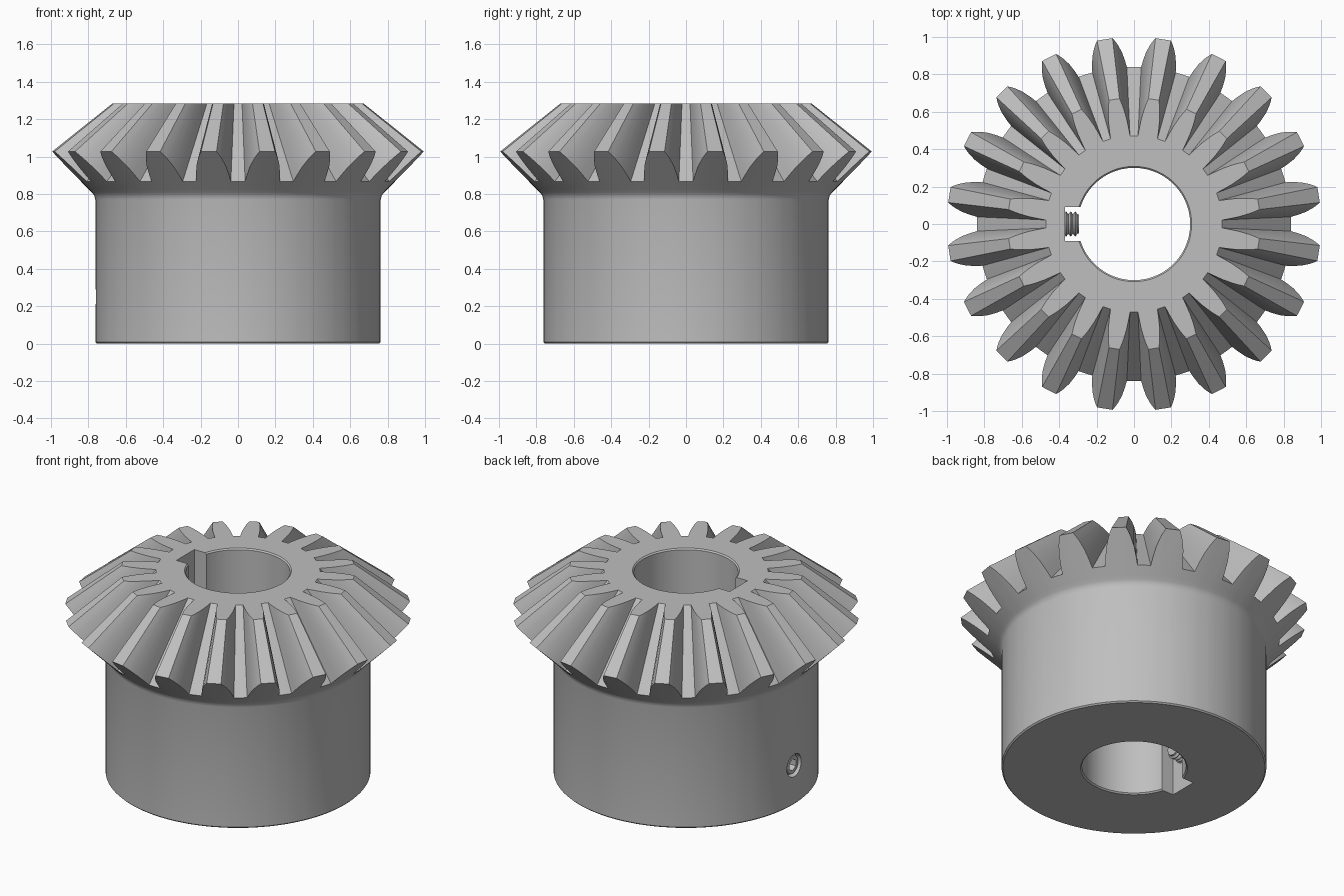
import bpy, bmesh
from math import sin, cos, radians, tau
from mathutils import Vector

old = bpy.data.objects.get("Cube")
if old:
    bpy.data.objects.remove(old)

steel = bpy.data.materials.new("grey steel")
steel.use_nodes = True
GREY = (0.52, 0.52, 0.52, 1)
steel.diffuse_color = GREY
steel.node_tree.nodes["Principled BSDF"].inputs["Base Color"].default_value = GREY


def skin(name, rings, cyclic=False):
    """Join equal-length rings with quads; cap the ends unless cyclic."""
    bm = bmesh.new()
    loops = [[bm.verts.new(p) for p in ring] for ring in rings]
    n = len(loops[0])
    pairs = list(zip(loops, loops[1:]))
    if cyclic:
        pairs.append((loops[-1], loops[0]))
    else:
        bm.faces.new(loops[0])
        bm.faces.new(loops[-1])
    for a, b in pairs:
        for i in range(n):
            j = (i + 1) % n
            bm.faces.new((a[i], a[j], b[j], b[i]))
    bmesh.ops.recalc_face_normals(bm, faces=bm.faces)
    mesh = bpy.data.meshes.new(name)
    bm.to_mesh(mesh)
    bm.free()
    mesh.materials.append(steel)
    ob = bpy.data.objects.new(name, mesh)
    bpy.context.collection.objects.link(ob)
    return ob


def activate(ob):
    bpy.ops.object.select_all(action="DESELECT")
    ob.select_set(True)
    bpy.context.view_layer.objects.active = ob


def smooth(ob):
    activate(ob)
    bpy.ops.object.shade_smooth_by_angle(angle=radians(28))


# Gear dimensions: all tooth edges run towards one apex on the axis
TEETH, APEX, TOP = 20, 1.82, 1.285
ROOT, BORE, HUB = 0.84, 0.30, 0.763
half = [(6.4, ROOT), (5.75, 0.88), (5.0, 0.92), (3.9, 0.96), (3.2, 0.98), (2.4, 1.0)]
tooth = [(-a, r) for a, r in half] + [(a, r) for a, r in reversed(half)] + [(9, ROOT)]
pitch = 360 / TEETH
outline = [(radians(a + pitch * (k + 0.5)), r) for k in range(TEETH) for a, r in tooth]


def circle(r, z):
    return [Vector((r * cos(a), r * sin(a), z)) for a, _ in outline]


# Large ends lie on the back cone, small ends on the flat top
large_end = [Vector((r * cos(a), r * sin(a), r + 0.027)) for a, r in outline]
small_end = []
for p in large_end:
    s = (APEX - TOP) / (APEX - p.z)
    small_end.append(Vector((p.x * s, p.y * s, TOP)))

profile = [(0.80, 0.827), (0.78, 0.807), (0.769, 0.793), (HUB, 0.77),
           (HUB, 0.008), (HUB - 0.008, 0), (BORE + 0.008, 0), (BORE, 0.008),
           (BORE, TOP - 0.008), (BORE + 0.008, TOP)]
gear = skin("bevel_gear_body", [small_end, large_end] + [circle(r, z) for r, z in profile],
            cyclic=True)


def x_ring(r, x, z=0.25, hexagon=False, n=24):
    """Ring around a line parallel to x; optionally hexagonal."""
    pts = []
    for i in range(n):
        t = tau * i / n
        k = r / cos((t + tau / 12) % (tau / 6) - tau / 12) if hexagon else r
        pts.append(Vector((x, k * cos(t), z + k * sin(t))))
    return pts


# Keyway slot and set screw hole, cut from the body
W = 0.09
slot = skin("keyway_cutter", [[(x, y, z) for x, y in
            ((-0.37, -W), (-0.2, -W), (-0.2, W), (-0.37, W))] for z in (-0.1, 1.4)])
hole = skin("screw_hole_cutter", [x_ring(0.072, -0.9), x_ring(0.072, -0.34)])
for cutter in (slot, hole):
    activate(gear)
    mod = gear.modifiers.new("cut", "BOOLEAN")
    mod.operation, mod.solver, mod.object = "DIFFERENCE", "EXACT", cutter
    bpy.ops.object.modifier_apply(modifier=mod.name)
    bpy.data.objects.remove(cutter)
smooth(gear)

# Set screw: hex socket, chamfered head, threaded shank
HEAD, TIP, TURNS = -0.75, -0.295, 18
rings = [x_ring(0.032, HEAD + 0.08, hexagon=True), x_ring(0.032, HEAD, hexagon=True),
         x_ring(0.055, HEAD)]
step = (TIP - HEAD - 0.015) / TURNS
for i in range(TURNS):
    x = HEAD + 0.01 + i * step
    rings += [x_ring(0.066, x + step * 0.35), x_ring(0.066, x + step * 0.5),
              x_ring(0.052, x + step * 0.9)]
rings.append(x_ring(0.05, TIP))
smooth(skin("set_screw", rings))
